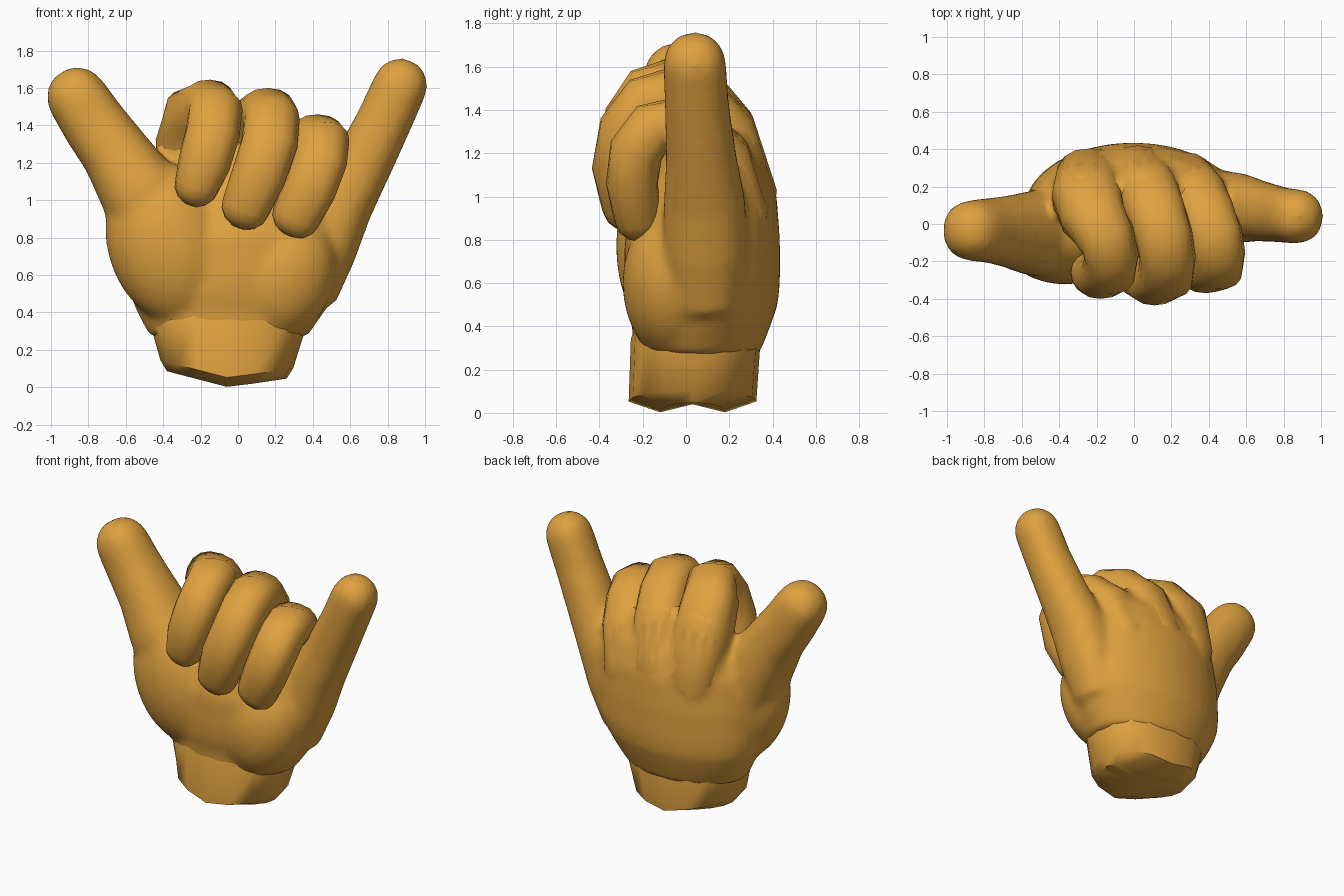
import bpy, bmesh, math
from mathutils import Vector, Matrix

if "Cube" in bpy.data.objects:
    bpy.data.objects.remove(bpy.data.objects["Cube"])

skin = bpy.data.materials.new("golden skin")
skin.use_nodes = True
skin.diffuse_color = (0.74, 0.36, 0.05, 1)
skin.node_tree.nodes["Principled BSDF"].inputs["Base Color"].default_value = skin.diffuse_color


def loft(bm, rings, sides=16, power=1.0):
    """Skin a list of (centre, u, v) rings and cap both ends; power < 1 squares them off."""
    def soft(w):
        return math.copysign(abs(w) ** power, w)
    loops = []
    for c, u, v in rings:
        angles = [2 * math.pi * i / sides for i in range(sides)]
        loops.append([bm.verts.new(c + u * soft(math.cos(a)) + v * soft(math.sin(a)))
                      for a in angles])
    for a, b in zip(loops, loops[1:]):
        for i in range(sides):
            j = (i + 1) % sides
            bm.faces.new((a[i], a[j], b[j], b[i]))
    bm.faces.new(loops[0][::-1])
    bm.faces.new(loops[-1])
    return loops


def digit(bm, path, side, power=1.0):
    """Tube through (x, y, z, half width, half depth) with a rounded tip."""
    pts = [Vector(p[:3]) for p in path]
    rings = []
    for i, p in enumerate(path):
        t = (pts[min(i + 1, len(pts) - 1)] - pts[max(i - 1, 0)]).normalized()
        u = (side - t * side.dot(t)).normalized()
        rings.append((pts[i], u * p[3], t.cross(u) * p[4]))
    c, u, v = rings[-1]
    for k in (0.4, 0.75, 0.95):
        s = math.sqrt(1 - k * k)
        rings.append((c + t * k * v.length, u * s, v * s))
    loft(bm, rings, power=power)


def finish(bm, name):
    bmesh.ops.recalc_face_normals(bm, faces=bm.faces)
    mesh = bpy.data.meshes.new(name)
    bm.to_mesh(mesh)
    bm.free()
    ob = bpy.data.objects.new(name, mesh)
    bpy.context.collection.objects.link(ob)
    mesh.materials.append(skin)
    bpy.ops.object.select_all(action="DESELECT")
    ob.select_set(True)
    bpy.context.view_layer.objects.active = ob
    bpy.ops.object.shade_smooth_by_angle(angle=math.radians(50))
    return ob


X, Y = Vector((1, 0, 0)), Vector((0, 1, 0))

# Three curled fingers, from knuckle over the top to the fingertip
curled = {
    "index_finger": [(-0.19, 0.18, 0.7, 0.16, 0.18), (-0.23, 0.235, 1.02, 0.19, 0.17),
                     (-0.25, 0.15, 1.32, 0.19, 0.165), (-0.22, 0.04, 1.46, 0.175, 0.155),
                     (-0.15, -0.07, 1.505, 0.155, 0.14), (-0.12, -0.17, 1.475, 0.145, 0.135),
                     (-0.135, -0.25, 1.36, 0.145, 0.13), (-0.18, -0.275, 1.2, 0.14, 0.125),
                     (-0.22, -0.26, 1.08, 0.12, 0.115)],
    "middle_finger": [(0.01, 0.2, 0.7, 0.15, 0.18), (0.02, 0.25, 1.02, 0.17, 0.17),
                      (0.07, 0.165, 1.3, 0.17, 0.16), (0.12, 0.05, 1.42, 0.16, 0.15),
                      (0.16, -0.07, 1.46, 0.155, 0.14), (0.18, -0.18, 1.43, 0.15, 0.135),
                      (0.17, -0.275, 1.31, 0.15, 0.13), (0.11, -0.31, 1.13, 0.145, 0.125),
                      (0.04, -0.275, 0.96, 0.13, 0.115)],
    "ring_finger": [(0.2, 0.18, 0.65, 0.15, 0.18), (0.26, 0.225, 0.95, 0.17, 0.16),
                    (0.33, 0.15, 1.18, 0.165, 0.15), (0.39, 0.04, 1.29, 0.155, 0.14),
                    (0.43, -0.06, 1.33, 0.15, 0.13), (0.45, -0.155, 1.315, 0.145, 0.125),
                    (0.44, -0.23, 1.215, 0.145, 0.125), (0.385, -0.25, 1.06, 0.14, 0.12),
                    (0.31, -0.225, 0.91, 0.13, 0.11)],
}
for name, path in curled.items():
    bm = bmesh.new()
    digit(bm, path, X, 0.85)
    finish(bm, name)

# Palm: stacked ellipses (z, x, y, half width, half depth)
bm = bmesh.new()
palm = [(0.27, -0.05, 0.05, 0.42, 0.29), (0.4, -0.04, 0.07, 0.50, 0.32),
        (0.5, -0.03, 0.075, 0.55, 0.35), (0.6, -0.01, 0.075, 0.58, 0.36),
        (0.8, 0.0, 0.075, 0.58, 0.36), (1.0, 0.01, 0.10, 0.54, 0.32),
        (1.15, 0.02, 0.12, 0.47, 0.25), (1.3, 0.02, 0.10, 0.37, 0.17)]
loft(bm, [(Vector((x, y, z)), X * a, Y * b) for z, x, y, a, b in palm], 32)

# Thumb mound and heel of the palm
for centre, size, tilt in (((-0.37, -0.07, 0.77), (0.33, 0.255, 0.45), -0.3),
                           ((0.23, -0.06, 0.60), (0.29, 0.235, 0.36), 0.35)):
    m = Matrix.Translation(centre) @ Matrix.Rotation(tilt, 4, "Y") @ Matrix.Diagonal((*size, 1))
    bmesh.ops.create_uvsphere(bm, u_segments=24, v_segments=16, radius=1, matrix=m)

# Knuckle ridges that carry the curled fingers into the back of the hand
for path in curled.values():
    digit(bm, path[:3], X, 0.85)

# Thumb and little finger stretched outwards
digit(bm, [(-0.36, -0.04, 0.70, 0.24, 0.24), (-0.53, -0.05, 1.06, 0.23, 0.22),
           (-0.66, -0.04, 1.26, 0.195, 0.185), (-0.77, -0.035, 1.41, 0.175, 0.175),
           (-0.86, -0.035, 1.55, 0.165, 0.165)], Y, 0.9)
digit(bm, [(0.36, 0.09, 0.50, 0.17, 0.17), (0.45, 0.09, 0.75, 0.20, 0.19),
           (0.55, 0.085, 0.98, 0.19, 0.175), (0.66, 0.07, 1.18, 0.165, 0.16),
           (0.78, 0.05, 1.42, 0.15, 0.15), (0.868, 0.04, 1.615, 0.147, 0.147)], Y, 0.9)

# Merge the palm and stretched digits into one smooth skin
hand = finish(bm, "palm_thumb_and_little_finger")
remesh = hand.modifiers.new("merge", "REMESH")
remesh.mode = "VOXEL"
remesh.voxel_size = 0.022
remesh.use_smooth_shade = True
smooth = hand.modifiers.new("soften", "SMOOTH")
smooth.factor = 0.5
smooth.iterations = 12

# Wrist stump with a slanted, bevelled cut
bm = bmesh.new()
wrist = [(0.0, -0.06, 0.03, 0.32, 0.15), (0.05, -0.06, 0.03, 0.355, 0.295),
         (0.34, -0.05, 0.045, 0.42, 0.30), (0.5, -0.05, 0.05, 0.40, 0.25)]
loops = loft(bm, [(Vector((x, y, z)), X * a, Y * b) for z, x, y, a, b in wrist], 16, 0.85)
for loop in loops[:2]:
    for v in loop:
        d = v.co.x + 0.05
        v.co.z += max(-0.26 * d, 0.15 * d)
base = next(f for f in bm.faces if all(v in loops[0] for v in f.verts))
hub = bmesh.ops.poke(bm, faces=[base])["verts"][0]
hub.co.z = 0.04
finish(bm, "wrist")
